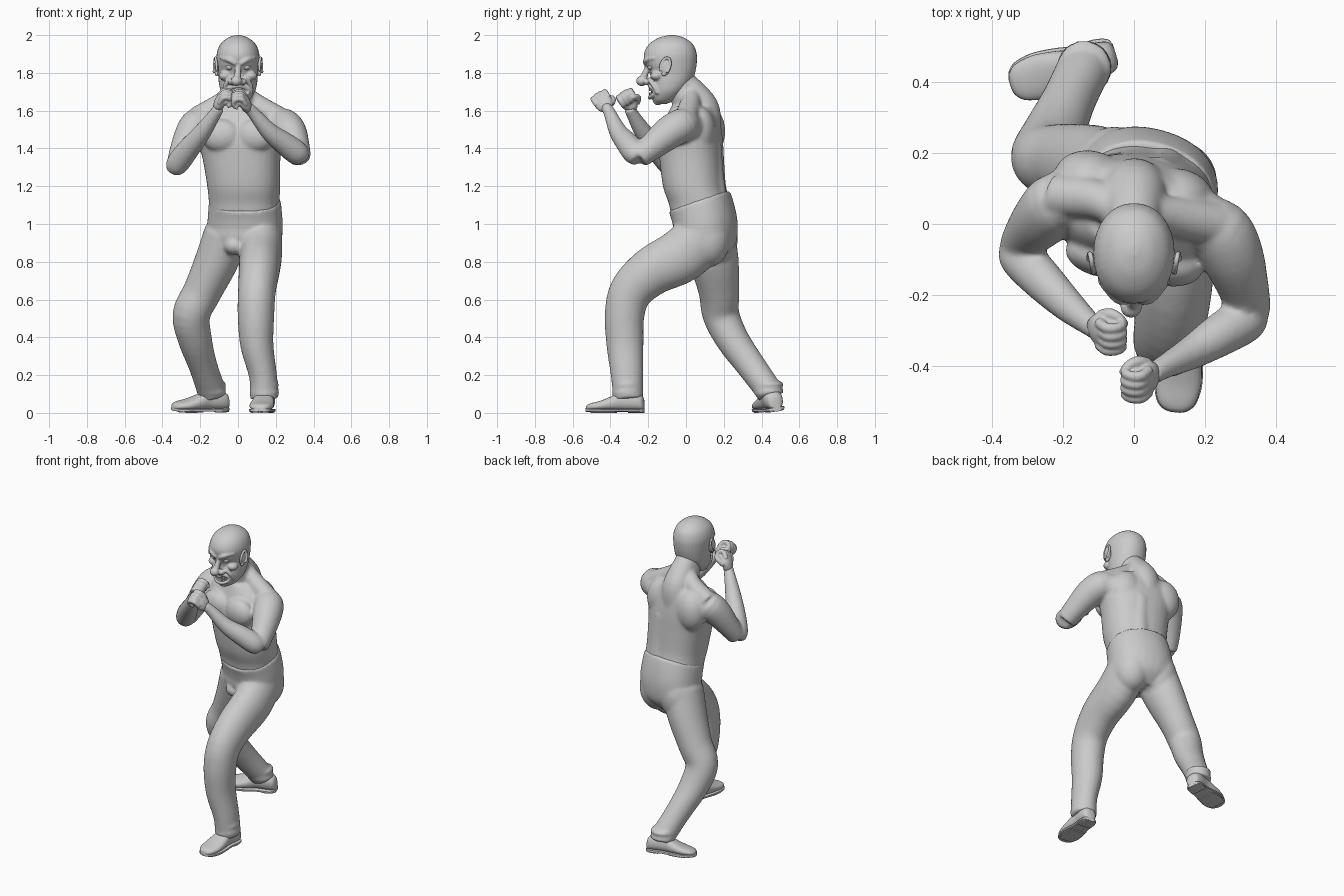
import bpy, bmesh, math
from mathutils import Vector, Matrix


def tube(bm, rings, side=(1, 0, 0), axis=None, n=2.0, seg=24, sub=4):
    """Closed loft through rings (x, y, z, radius_a[, radius_b]) with smooth interpolation."""
    R = [tuple(r) if len(r) == 5 else tuple(r) + (r[3],) for r in rings]
    P = []
    for i in range(len(R) - 1):
        p0, p1, p2, p3 = R[max(i - 1, 0)], R[i], R[i + 1], R[min(i + 2, len(R) - 1)]
        for k in range(sub):
            t = k / sub
            P.append([0.5 * (2 * b + (c - a) * t + (2 * a - 5 * b + 4 * c - d) * t * t
                             + (3 * b - a - 3 * c + d) * t ** 3)
                      for a, b, c, d in zip(p0, p1, p2, p3)])
    P.append(list(R[-1]))
    loops = []
    for i, p in enumerate(P):
        t = Vector(axis) if axis else Vector(P[min(i + 1, len(P) - 1)][:3]) - Vector(P[max(i - 1, 0)][:3])
        t.normalize()
        s = Vector(side)
        s = (s - t * s.dot(t)).normalized()
        f = t.cross(s)
        ring = []
        for j in range(seg):
            u = 2 * math.pi * j / seg
            c, q = math.cos(u), math.sin(u)
            ca = math.copysign(abs(c) ** (2 / n), c)
            sa = math.copysign(abs(q) ** (2 / n), q)
            ring.append(bm.verts.new(Vector(p[:3]) + s * max(p[3], .002) * ca + f * max(p[4], .002) * sa))
        loops.append(ring)
    for A, B in zip(loops, loops[1:]):
        for j in range(seg):
            k = (j + 1) % seg
            bm.faces.new((A[j], A[k], B[k], B[j]))
    bm.faces.new(loops[0][::-1])
    bm.faces.new(loops[-1])


def blob(bm, loc, scale, rot=0.0):
    m = Matrix.Translation(loc) @ Matrix.Rotation(rot, 4, 'Z') @ Matrix.Diagonal((*scale, 1))
    bmesh.ops.create_uvsphere(bm, u_segments=24, v_segments=16, radius=1, matrix=m)


def finish(name, bm, voxel=0, smooth=4):
    """Turn a bmesh into an object; voxel > 0 fuses overlapping volumes."""
    bmesh.ops.recalc_face_normals(bm, faces=bm.faces[:])
    me = bpy.data.meshes.new(name)
    bm.to_mesh(me)
    bm.free()
    ob = bpy.data.objects.new(name, me)
    bpy.context.collection.objects.link(ob)
    if voxel:
        m = ob.modifiers.new("fuse", 'REMESH')
        m.mode, m.voxel_size, m.use_smooth_shade = 'VOXEL', voxel, True
        s = ob.modifiers.new("soften", 'SMOOTH')
        s.factor, s.iterations = 0.5, smooth
    else:
        bpy.ops.object.select_all(action='DESELECT')
        ob.select_set(True)
        bpy.context.view_layer.objects.active = ob
        bpy.ops.object.shade_smooth_by_angle(angle=math.radians(40))
    return ob


# Bare torso with neck, turned slightly, plus chest and back muscles
bm = bmesh.new()
tube(bm, [(.034, .078, 1.06, .184, .156), (.033, .072, 1.11, .186, .16), (.03, .045, 1.2, .192, .163),
          (.018, .03, 1.35, .206, .166), (.008, .025, 1.45, .222, .164), (0, .035, 1.55, .21, .138),
          (0, .038, 1.62, .13, .115)], side=(.975, -.2, 0), axis=(0, 0, 1), n=2.35, seg=32)
tube(bm, [(0, .05, 1.55, .13, .11), (0, .02, 1.64, .095, .095), (0, -.015, 1.71, .08, .08),
          (0, -.04, 1.8, .075, .075)])
tube(bm, [(0, -.015, 1.75, .066), (0, .045, 1.675, .082), (0, .085, 1.6, .095), (0, .085, 1.5, .1)])
for s in (-1, 1):
    sh = -.025 * s
    blob(bm, (.09 * s, -.1 + sh * .5, 1.468), (.105, .062, .088), -.2)            # chest
    blob(bm, (.122 * s, .1 + sh, 1.49), (.105, .082, .13), -.2)                   # shoulder blade
    blob(bm, (.19 * s, .04 + sh * 1.2, 1.515), (.09, .085, .085), -.2)            # shoulder root
    tube(bm, [(.04 * s, .03, 1.69, .042), (.11 * s, .045 + sh, 1.625, .057),
              (.22 * s, .04 + sh * 1.6, 1.558, .062)], side=(0, 1, 0))            # neck to shoulder
    tube(bm, [(.03 + .06 * s, .165, 1.1, .06), (.02 + .06 * s, .135, 1.25, .066),
              (.06 * s, .115, 1.42, .073)])                                       # back columns
# Arms raised in a guard
tube(bm, [(.18, .0, 1.53, .075), (.24, -.02, 1.523, .09), (.277, -.09, 1.483, .088),
          (.308, -.18, 1.41, .072), (.325, -.25, 1.355, .062)], side=(1, .3, 0))
tube(bm, [(.338, -.25, 1.34, .046), (.312, -.27, 1.375, .064), (.245, -.31, 1.427, .061),
          (.165, -.36, 1.49, .048), (.08, -.405, 1.59, .033), (.05, -.425, 1.62, .031)], side=(0, 1, 0))
tube(bm, [(-.17, .055, 1.53, .075), (-.215, .06, 1.528, .087), (-.255, .02, 1.465, .084),
          (-.3, -.03, 1.37, .067), (-.325, -.07, 1.3, .056)], side=(1, .3, 0))
tube(bm, [(-.337, -.066, 1.28, .042), (-.322, -.09, 1.315, .06), (-.27, -.145, 1.387, .06),
          (-.19, -.225, 1.485, .048), (-.12, -.285, 1.585, .033), (-.1, -.3, 1.615, .031)], side=(0, 1, 0))
finish("torso_and_arms", bm, .009, 8)

# Fists: palm, four curled fingers and a thumb
for name, pos, d, nrm in (("left_fist", (.03, -.437, 1.643), (-.45, -.4, .65), (-1, 0, 0)),
                          ("right_fist", (-.087, -.303, 1.65), (.4, -.35, .6), (1, 0, 0))):
    bm = bmesh.new()
    blob(bm, (-.005, 0, -.004), (.05, .044, .026))
    blob(bm, (-.03, 0, 0), (.03, .03, .025))
    blob(bm, (.022, 0, .012), (.03, .04, .022))
    for i in range(4):
        k = -.033 + .022 * i
        e = .004 if i in (1, 2) else 0
        tube(bm, [(.0, k, -.014, .013), (.036 + e, k, -.012, .014), (.05 + e, k, .008, .013),
                  (.045 + e, k, .03, .0125), (.022, k, .038, .012), (.008, k, .028, .011)],
             side=(0, 1, 0), seg=10, sub=3)
    tube(bm, [(-.025, .03, .005, .017), (.0, .046, .02, .016), (.024, .04, .036, .013),
              (.034, .02, .046, .011)], side=(0, 0, 1), seg=10)
    d = Vector(d).normalized()
    nv = Vector(nrm)
    nv = (nv - d * nv.dot(d)).normalized()
    kv = d.cross(nv)
    kv = kv if kv.z > 0 else -kv
    bm.transform(Matrix.Translation(pos) @ Matrix((d, kv, nv)).transposed().to_4x4() @ Matrix.Scale(1.1, 4))
    finish(name, bm, .0045, 2)

# Trousers: hips, bent front leg, trailing back leg
bm = bmesh.new()
tube(bm, [(.03, .09, .83, .1, .1), (.032, .1, .9, .19, .155), (.037, .105, .98, .2, .165),
          (.037, .09, 1.06, .196, .167), (.035, .07, 1.122, .19, .168)],
     side=(.965, -.26, 0), n=2.2, seg=32)
blob(bm, (-.055, .155, .92), (.115, .12, .15))
blob(bm, (.12, .115, .92), (.115, .12, .15))
blob(bm, (-.02, .0, .885), (.055, .06, .05))
blob(bm, (.1, -.225, .665), (.085, .08, .08))
tube(bm, [(.12, .1, .95, .115, .14), (.12, -.02, .835, .113, .145), (.112, -.18, .75, .108, .13),
          (.1, -.29, .645, .1, .115), (.095, -.325, .52, .097, .105), (.1, -.323, .36, .088, .098),
          (.132, -.312, .2, .074, .086), (.14, -.305, .075, .076, .08)], seg=28)
tube(bm, [(-.06, .12, .95, .12, .14), (-.115, .15, .8, .115, .13), (-.19, .175, .64, .102, .108),
          (-.247, .185, .52, .1, .098), (-.228, .245, .39, .09, .088), (-.187, .34, .255, .076, .078),
          (-.145, .43, .13, .075, .072), (-.135, .45, .09, .072, .07)], seg=28)
# Cloth gathered at the ankles
for c in ((.14, -.31), (-.14, .44)):
    for z, r in ((.11, .072), (.15, .07)):
        tube(bm, [(c[0], c[1] - .01, z - .012, r, r), (c[0], c[1], z, r + .008, r + .008),
                  (c[0], c[1], z + .015, r, r)], axis=(0, 0, 1))
finish("trousers", bm, .0095, 8)

# Shoes: rounded upper on a thin sole with a heel block
outline = [(0, .02, .07), (.012, .04, .095), (.05, .05, .115), (.11, .05, .12), (.17, .06, .09),
           (.23, .064, .065), (.28, .053, .052), (.303, .032, .042), (.31, .01, .028)]
for name, heel, toe, roll in (("left_shoe", (.152, -.222, 0), (.115, -.53, 0), 0),
                              ("right_shoe", (-.053, .485, .008), (-.35, .395, .008), -9)):
    v = Vector(toe) - Vector(heel)
    M = (Matrix.Translation(heel) @ Matrix.Rotation(math.atan2(v.y, v.x), 4, 'Z')
         @ Matrix.Rotation(math.radians(roll), 4, 'X'))
    bm = bmesh.new()
    tube(bm, [(x, 0, .012 + (h - .012) / 2, w, (h - .012) / 2) for x, w, h in outline],
         side=(0, 1, 0), axis=(1, 0, 0), n=2.4)
    bm.transform(M)
    finish(name + "_upper", bm)
    bm = bmesh.new()
    tube(bm, [(x, 0, .014, w + .003, .008) for x, w, h in outline],
         side=(0, 1, 0), axis=(1, 0, 0), n=6)
    tube(bm, [(x, 0, .01, w, .01) for x, w in ((.0, .022), (.02, .042), (.05, .049), (.08, .048))],
         side=(0, 1, 0), axis=(1, 0, 0), n=6)
    tube(bm, [(x, 0, .007, w, .007) for x, w in ((.15, .05), (.2, .06), (.24, .06), (.28, .046))],
         side=(0, 1, 0), axis=(1, 0, 0), n=6)
    bm.transform(M)
    finish(name + "_sole", bm)

# Bald head with scowling face
bm = bmesh.new()
tube(bm, [(0, -.13, 1.635, .025, .025), (0, -.118, 1.655, .06, .058), (0, -.095, 1.7, .09, .09),
          (0, -.078, 1.75, .102, .108), (0, -.072, 1.8, .106, .12), (0, -.08, 1.85, .112, .137),
          (0, -.083, 1.9, .113, .14), (0, -.08, 1.95, .095, .118), (0, -.077, 1.985, .056, .07),
          (0, -.075, 2.0, .012, .015)], axis=(0, 0, 1), n=2.1, seg=32)
blob(bm, (0, -.15, 1.655), (.036, .026, .026))
tube(bm, [(0, -.2, 1.85, .014), (0, -.21, 1.815, .015), (-.003, -.222, 1.78, .02)])
blob(bm, (-.008, -.234, 1.757), (.03, .03, .027))
for s in (-1, 1):
    blob(bm, (.029 * s - .005, -.207, 1.753), (.021, .021, .017))
    tube(bm, [(.01 * s, -.213, 1.846, .012), (.045 * s, -.21, 1.868, .015), (.088 * s, -.165, 1.88, .012)],
         side=(0, 1, 0), seg=12)
    blob(bm, (.066 * s, -.155, 1.785), (.036, .034, .026))
    tube(bm, [(.035 * s, -.197, 1.768, .011), (.066 * s, -.172, 1.735, .013), (.07 * s, -.148, 1.69, .011)],
         side=(0, 1, 0), seg=12)
lips = []
for i in range(17):
    u = 2 * math.pi * i / 16
    x = .054 * math.cos(u)
    lips.append((x, -.192 + 9 * x * x, 1.7 + .03 * math.sin(u), .011))
tube(bm, lips, side=(0, 1, 0), seg=10, sub=2)
finish("head", bm, .005, 4)

# Eyes and ears
for s, side in ((-1, "right"), (1, "left")):
    bm = bmesh.new()
    blob(bm, (.043 * s, -.184, 1.831), (.021, .019, .016))
    finish(side + "_eye", bm)
    bm = bmesh.new()
    blob(bm, (.113 * s, -.108, 1.83), (.012, .024, .042))
    rim = [(.12 * s - .008 * s * math.sin(u / 2 - .8), -.11 + .025 * math.cos(u) + .01 * math.sin(u),
            1.836 + .044 * math.sin(u), .0075) for u in [-.9 + math.pi * i / 8 for i in range(13)]]
    tube(bm, rim, seg=10, sub=2)
    blob(bm, (.113 * s, -.117, 1.795), (.009, .013, .014))
    finish(side + "_ear", bm, .004, 2)

# Two rows of bared teeth
bm = bmesh.new()
for i in range(8):
    x = (i - 3.5) * .011
    for z in (1.714, 1.687):
        m = Matrix.Translation((x, -.188 + 9 * x * x, z)) @ Matrix.Diagonal((.0095, .014, .02, 1))
        bmesh.ops.create_cube(bm, size=1, matrix=m)
finish("teeth", bm)
